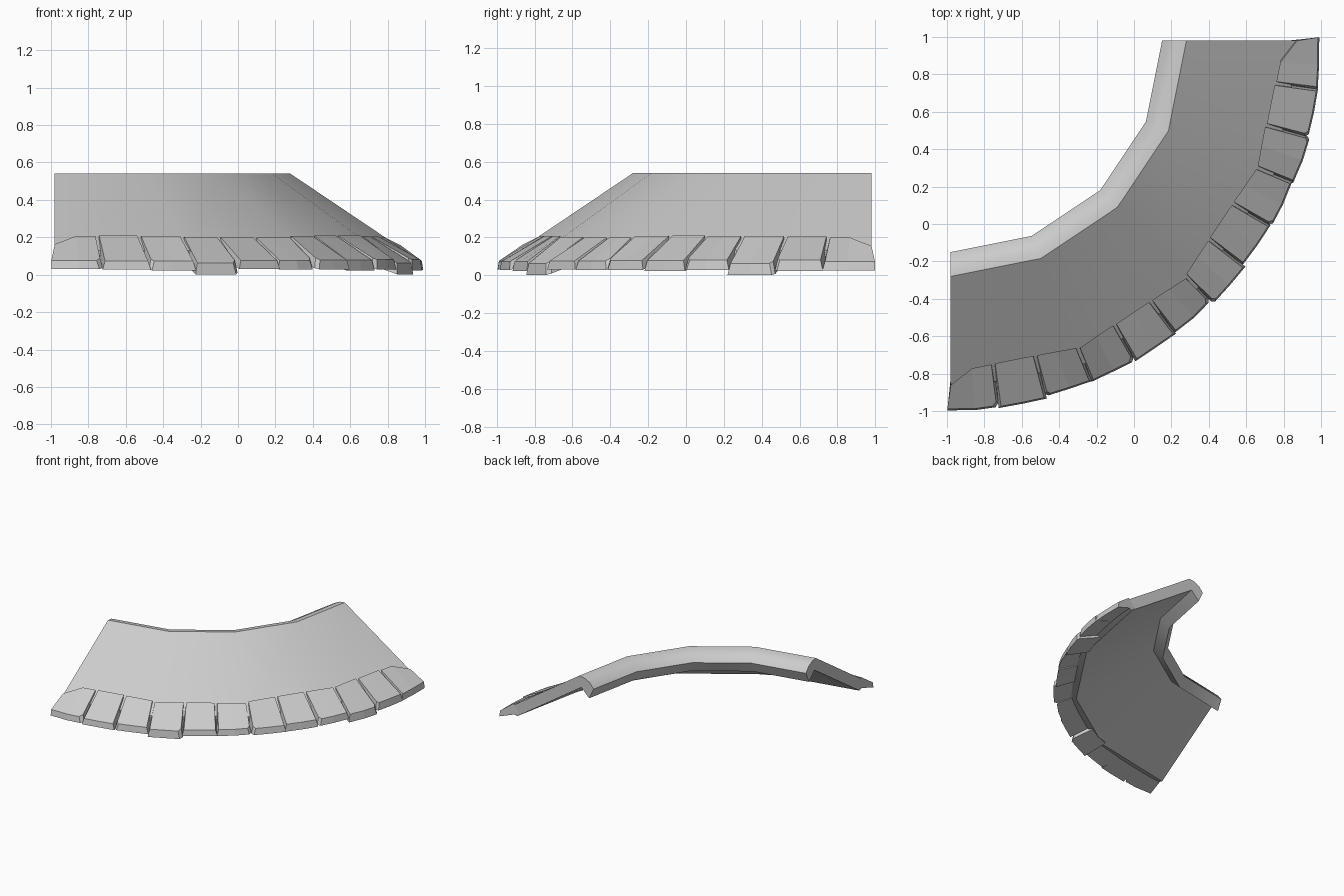
import bpy, bmesh, math, random

random.seed(4)
cube = bpy.data.objects.get("Cube")
if cube:
    bpy.data.objects.remove(cube, do_unlink=True)

CX, CY = -0.98, 0.98          # centre of the quarter turn
STEP = math.radians(22.5)     # one straight roof section
SLOPE, RIDGE_R, TOP = 0.67, 1.26, 0.54

stone = bpy.data.materials.new("grey_stone")
stone.use_nodes = True
GREY = (0.6, 0.6, 0.6, 1)
stone.diffuse_color = GREY
stone.node_tree.nodes["Principled BSDF"].inputs["Base Color"].default_value = GREY


def polar(r, a, z):
    return (CX + r * math.cos(a), CY - r * math.sin(a), z)


def roof_radius(z, a):
    """Radius at which the faceted roof surface reaches height z."""
    mid = (min(int(a / STEP), 3) + 0.5) * STEP
    return (RIDGE_R + (TOP - z) / SLOPE) * math.cos(STEP / 2) / math.cos(a - mid)


def loft(bm, rings):
    """Join closed rings of points into a capped solid."""
    rows = [[bm.verts.new(p) for p in ring] for ring in rings]
    n = len(rows[0])
    for a, b in zip(rows, rows[1:]):
        for i in range(n):
            j = (i + 1) % n
            bm.faces.new((a[i], a[j], b[j], b[i]))
    bm.faces.new(rows[0][::-1])
    bm.faces.new(rows[-1])
    return rows


def finish(bm, name, smooth):
    bmesh.ops.recalc_face_normals(bm, faces=bm.faces[:])
    mesh = bpy.data.meshes.new(name)
    bm.to_mesh(mesh)
    bm.free()
    mesh.materials.append(stone)
    ob = bpy.data.objects.new(name, mesh)
    bpy.context.collection.objects.link(ob)
    if smooth:
        bpy.ops.object.select_all(action="DESELECT")
        ob.select_set(True)
        bpy.context.view_layer.objects.active = ob
        bpy.ops.object.shade_smooth_by_angle()


# Thin roof slab with a thicker rounded ridge, swept through four straight parts
section = [(1.13, 0.465), (1.165, 0.51), (1.215, 0.535), (RIDGE_R, TOP),
           (1.87, 0.13), (1.87, 0.075), (1.82, 0.06), (1.24, 0.45), (1.17, 0.38)]
bm = bmesh.new()
loft(bm, [[polar(r, i * STEP, z) for r, z in section] for i in range(5)])
finish(bm, "roof_slab", True)

# Row of worn eave tiles, narrower on top so that grooves show between them
COUNT = 12
SAGGING = (2, 8)
CHIPPED = {1: 1, 2: 0, 3: 1, 5: 1, 6: 0, 8: 0, 9: 1, 11: 0}
width = math.radians(90) / COUNT
for k in range(COUNT):
    first, last = k == 0, k == COUNT - 1
    a0, a1 = k * width, (k + 1) * width
    sag = k in SAGGING
    outer = 1.975 + random.uniform(-0.008, 0.012) * (not first and not last)
    edge_top = 0.063 if sag else 0.079 + random.uniform(-0.006, 0.004)
    base = 0.002 if sag else 0.027 + random.uniform(-0.006, 0.003)
    seat = 0.192 + random.uniform(-0.006, 0.006)
    rings = []
    for side, a in ((-1, a0), (0, (a0 + a1) / 2), (1, a1)):
        at_end = (first and side < 0) or (last and side > 0)
        top_a = a if at_end else a - side * 0.006
        low_a = a + side * (0.009 if at_end else 0.001)
        # the two end tiles have a slanted upper edge
        z = seat - (0.045 if at_end else 0)
        ro = outer + random.uniform(-0.005, 0.005)
        rings.append([polar(roof_radius(z, a), top_a, z + 0.012),
                      polar(ro - 0.008, low_a if at_end else top_a, edge_top),
                      polar(ro, low_a, base),
                      polar(1.80, a, base + 0.06)])
    bm = bmesh.new()
    rows = loft(bm, rings)
    # broken lower corner
    if k in CHIPPED:
        row = rows[-1] if CHIPPED[k] else rows[0]
        edge = bm.edges.get((row[1], row[2]))
        bmesh.ops.bevel(bm, geom=[edge], offset=random.uniform(0.012, 0.022),
                        segments=1, affect="EDGES")
    finish(bm, "eave_tile_%d" % (k + 1), False)
